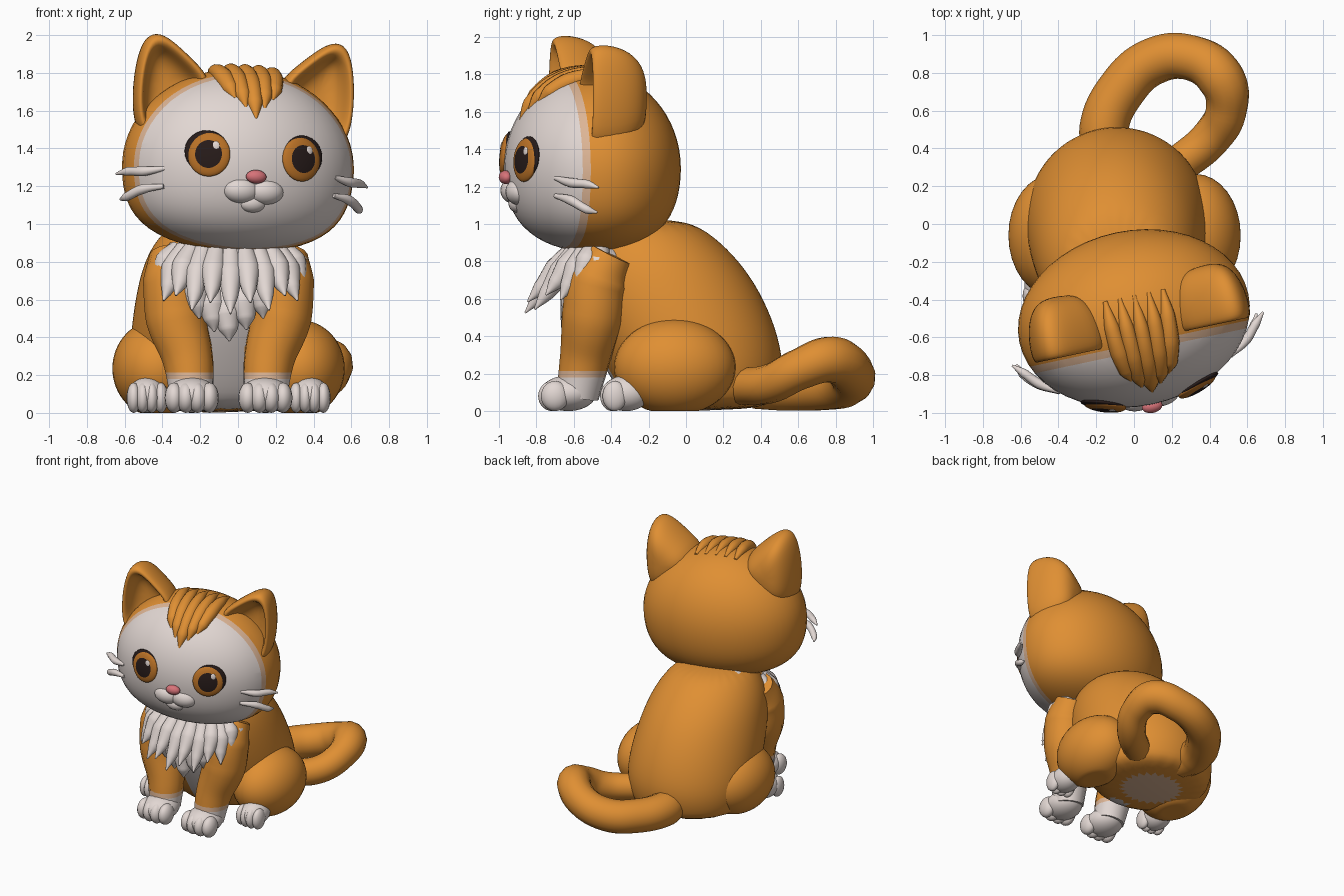
import bpy, bmesh, math
from mathutils import Matrix, Vector

if "Cube" in bpy.data.objects:
    bpy.data.objects.remove(bpy.data.objects["Cube"])


def material(name, rgb):
    m = bpy.data.materials.new(name)
    m.use_nodes = True
    m.diffuse_color = (*rgb, 1)
    bsdf = next(n for n in m.node_tree.nodes if n.type == 'BSDF_PRINCIPLED')
    bsdf.inputs["Base Color"].default_value = (*rgb, 1)
    bsdf.inputs["Roughness"].default_value = 0.7
    return m


ORANGE = material("orange_fur", (0.74, 0.275, 0.033))
WHITE = material("white_fur", (0.76, 0.68, 0.65))
PEACH = material("peach_fur", (0.72, 0.46, 0.30))
IRIS = material("amber_iris", (0.50, 0.17, 0.02))
DARK = material("dark_pupil", (0.02, 0.011, 0.01))
PINK = material("pink_nose", (0.68, 0.17, 0.19))
FUR = [ORANGE, PEACH, WHITE]

# The head is turned and tilted a little
HEAD = (Matrix.Translation((0, -0.5, 1.3)) @ Matrix.Rotation(math.radians(12), 4, 'Z')
        @ Matrix.Rotation(math.radians(3), 4, 'Y'))
RX, RY, RZ = 0.62, 0.465, 0.52


def finish(name, bm, mats, rule=None, cuts=(), matrix=None, subdiv=0):
    """Turn a bmesh into a smooth object; cuts are (point, normal) colour borders."""
    if subdiv:
        me = bpy.data.meshes.new("cage")
        bmesh.ops.recalc_face_normals(bm, faces=bm.faces)
        bm.to_mesh(me)
        cage = bpy.data.objects.new("cage", me)
        bpy.context.collection.objects.link(cage)
        cage.modifiers.new("smooth", 'SUBSURF').levels = subdiv
        dg = bpy.context.evaluated_depsgraph_get()
        bm.clear()
        bm.from_object(cage, dg)
        bpy.data.objects.remove(cage)
    for co, no in cuts:
        bmesh.ops.bisect_plane(bm, geom=bm.verts[:] + bm.edges[:] + bm.faces[:],
                               plane_co=co, plane_no=no)
    for f in bm.faces:
        f.smooth = True
        f.material_index = rule(f.calc_center_median()) if rule else 0
    if matrix:
        bm.transform(matrix)
    for v in bm.verts:
        v.co.z = max(v.co.z, 0)
    bmesh.ops.recalc_face_normals(bm, faces=bm.faces)
    me = bpy.data.meshes.new(name)
    bm.to_mesh(me)
    bm.free()
    for m in mats:
        me.materials.append(m)
    ob = bpy.data.objects.new(name, me)
    bpy.context.collection.objects.link(ob)
    return ob


def ball(name, center, radii, mats, rule=None, matrix=None, turn=None, seg=24):
    bm = bmesh.new()
    bmesh.ops.create_uvsphere(bm, u_segments=seg, v_segments=seg, radius=1)
    place = Matrix.Translation(center) @ (turn or Matrix()) @ Matrix.Diagonal((*radii, 1))
    return finish(name, bm, mats, rule, matrix=(matrix or Matrix()) @ place)


def loft(rings):
    """Skin closed rings of points and cap both ends."""
    bm = bmesh.new()
    rows = [[bm.verts.new(p) for p in r] for r in rings]
    n = len(rows[0])
    for a, b in zip(rows, rows[1:]):
        for i in range(n):
            bm.faces.new((a[i], a[(i + 1) % n], b[(i + 1) % n], b[i]))
    bm.faces.new(rows[0])
    bm.faces.new(rows[-1])
    return bm


def tube(name, pts, mats, rule=None, cuts=(), matrix=None):
    """Tapered tube through points (x, y, z, radius)."""
    cu = bpy.data.curves.new(name, 'CURVE')
    cu.dimensions = '3D'
    cu.bevel_depth = 1
    cu.bevel_resolution = 5
    cu.use_fill_caps = True
    cu.resolution_u = 8
    sp = cu.splines.new('BEZIER')
    sp.bezier_points.add(len(pts) - 1)
    for bp, p in zip(sp.bezier_points, pts):
        bp.co, bp.radius = p[:3], p[3]
        bp.handle_left_type = bp.handle_right_type = 'AUTO'
    tmp = bpy.data.objects.new("path", cu)
    bpy.context.collection.objects.link(tmp)
    me = tmp.to_mesh()
    bm = bmesh.new()
    bm.from_mesh(me)
    tmp.to_mesh_clear()
    bpy.data.objects.remove(tmp)
    return finish(name, bm, mats, rule, cuts, matrix)


# Body: stacked ovals (height, y centre, half width, half depth)
ovals = [(0, .09, .40, .36), (.1, .07, .46, .43), (.25, .04, .49, .49), (.45, -.035, .48, .52),
         (.65, -.115, .45, .51), (.8, -.17, .41, .46), (.93, -.21, .34, .37), (1.03, -.22, .22, .22)]
rings = [[(-.09 + rx * math.cos(a), cy + ry * math.sin(a), z)
          for a in (math.tau * i / 24 for i in range(24))] for z, cy, rx, ry in ovals]


def belly(c):
    if c.z < 0.012:
        return 1
    half = 0.08 + max(0, min(c.z, .65) - .3) * 0.5
    return 2 if c.y < -.2 and abs(c.x + .06) < half else 0


finish("body", loft(rings), FUR, belly, subdiv=2)

# Legs and paws, mirrored about the body's midline
MID = -.05
leg = [(-.30, -.40, .84, .12), (-.29, -.47, .7, .165), (-.275, -.5, .5, .165),
       (-.215, -.54, .28, .135), (-.195, -.58, .08, .115)]
for side, s in (("right", 1), ("left", -1)):
    tube(side + "_front_leg", [(MID + s * x, y, z, r) for x, y, z, r in leg], FUR,
         lambda c: 2 if c.z < .18 else 1 if c.z < .215 else 0,
         [((0, 0, h), (0, 0, 1)) for h in (.18, .215)])
    for label, px, py, w, d in (("front", .195, -.63, .13, .15), ("hind", .43, -.32, .10, .13)):
        x = MID - s * px
        ball(f"{side}_{label}_paw", (x, py, .095), (w, d, .095), [WHITE])
        for i in (-1.5, -.5, .5, 1.5):
            ball(f"{side}_{label}_toe", (x + i * w * .48, py - d * (.62 - .1 * abs(i)), .08),
                 (w * .38, d * .5, .08), [WHITE], seg=16)
    ball(side + "_haunch", (MID - s * .375, -.06, .235), (.24, .325, .257), [ORANGE], seg=32)

# Tail curling round behind the body
tube("tail", [(-.14, .36, .13, .12), (-.16, .5, .13, .13), (-.06, .72, .13, .128),
              (.1, .86, .15, .125), (.3, .88, .21, .122), (.46, .77, .275, .125),
              (.49, .61, .225, .11), (.41, .46, .15, .105), (.22, .3, .13, .1)], [ORANGE])

# Head: rounded, fuller at the cheeks, with a pale face mask
bm = bmesh.new()
bmesh.ops.create_uvsphere(bm, u_segments=48, v_segments=32, radius=1)
for v in bm.verts:
    x, y, z = v.co
    low = z * z if z < 0 else 0
    v.co = (x * RX * (1 + .28 * low), y * RY * (1 + .2 * low), z * (RZ if z > 0 else .45))
finish("head", bm, FUR, lambda c: 2 if c.y < -.175 else 1 if c.y < -.135 else 0,
       [((0, d, 0), (0, 1, 0)) for d in (-.175, -.135)], HEAD)

# Muzzle and nose
for s in (-1, 1):
    ball("muzzle_puff", (s * .065, -.415, -.125), (.10, .07, .07), [WHITE], matrix=HEAD)
ball("chin", (0, -.405, -.19), (.075, .05, .05), [WHITE], matrix=HEAD)
ball("nose", (0, -.475, -.05), (.055, .035, .036), [PINK], matrix=HEAD)

# Ear outline (x, z) and shells (scale, y) from the hollow front to the round back
ear = [(.16, .44), (.29, .56), (.41, .66), (.49, .695), (.555, .655), (.59, .5),
       (.595, .3), (.56, .12), (.40, .12), (.24, .25)]
shells = [(.3, .02), (.66, -.02), (.78, -.12), (.95, -.13), (1.02, -.06),
          (.94, .07), (.66, .17), (.25, .2)]
for side, s in (("right", -1), ("left", 1)):
    rings = [[(s * (.41 + (x - .41) * k), y, .38 + (z - .38) * k) for x, z in ear]
             for k, y in shells]
    finish(side + "_ear", loft(rings), FUR, subdiv=2, matrix=HEAD)

    # Eye: lash plate, iris and pupil dome, highlight
    ex, ez = s * .25, .055
    ey = -RY * math.sqrt(1 - (ex / RX) ** 2 - (ez / RZ) ** 2)
    c = Vector((ex, ey, ez))
    n = Vector((ex / RX ** 2, ey / RY ** 2, ez / RZ ** 2)).normalized()
    turn = n.to_track_quat('Z', 'Y').to_matrix().to_4x4()
    across, up = turn.col[0].to_3d(), turn.col[1].to_3d()
    ball(side + "_lash", c + across * s * .014 + up * .017 - n * .006,
         (.118, .112, .021), [DARK], matrix=HEAD, turn=turn)
    ball(side + "_eye", c - n * .002, (.113, .117, .032), [IRIS, DARK],
         lambda f: 1 if math.hypot(f.x, f.y) < .64 else 0, HEAD, turn, 32)
    ball(side + "_highlight", c + across * .035 + up * .045 + n * .021,
         (.022, .026, .008), [WHITE], matrix=HEAD, turn=turn, seg=12)

    # Whiskers
    for z0, z1, reach in ((-.03, -.07, .68), (-.125, -.205, .65)):
        tube(side + "_whisker", [(s * .46, -.30, z0, .012), (s * .56, -.235, z0 - .02, .026),
                                 (s * .63, -.16, z1 + .015, .023), (s * reach, -.11, z1, .006)],
             [WHITE], matrix=HEAD)

# Forehead fringe: strands lying over the crown, the middle one longest
for i in range(-2, 3):
    end = 60 - 8 * abs(i)
    strand = []
    for k, r in ((0, .012), (.3, .04), (.6, .05), (.85, .042), (1, .008)):
        t = math.radians(-15 + (end + 15) * k)
        strand.append((i * .078 * (1 - .35 * k * k), -RY * math.sin(t) * .985,
                       RZ * math.cos(t) * (.985 - .006 * i * i), r))
    tube("fringe_strand", strand, [ORANGE], matrix=HEAD)

# Chest ruff: a collar with pointed tufts fanning round it
ball("ruff_collar", (-.04, -.48, .81), (.36, .2, .11), [WHITE])
for i in range(-6, 7):
    a = math.radians(i * 15)
    sn, cs = math.sin(a), math.cos(a)
    drop = .17 + .14 * cs + (.035 if i % 2 == 0 else -.02)
    tube("ruff_tuft", [(-.04 + .28 * sn, -.46 - .14 * cs, .87, .05),
                       (-.04 + .35 * sn, -.47 - .23 * cs, .87 - drop * .4, .066),
                       (-.04 + .38 * sn, -.48 - .31 * cs, .87 - drop * .75, .04),
                       (-.04 + .41 * sn, -.48 - .38 * cs, .87 - drop, .005)], [WHITE])

# Lower chest tufts
for x, z in ((-.22, .5), (-.14, .43), (-.06, .38), (.03, .44), (.12, .5)):
    tube("chest_tuft", [(x, -.54, .76, .05), (x, -.6, z + .14, .075),
                        (x + .01, -.62, z + .06, .05), (x + .015, -.63, z, .005)], [WHITE])
